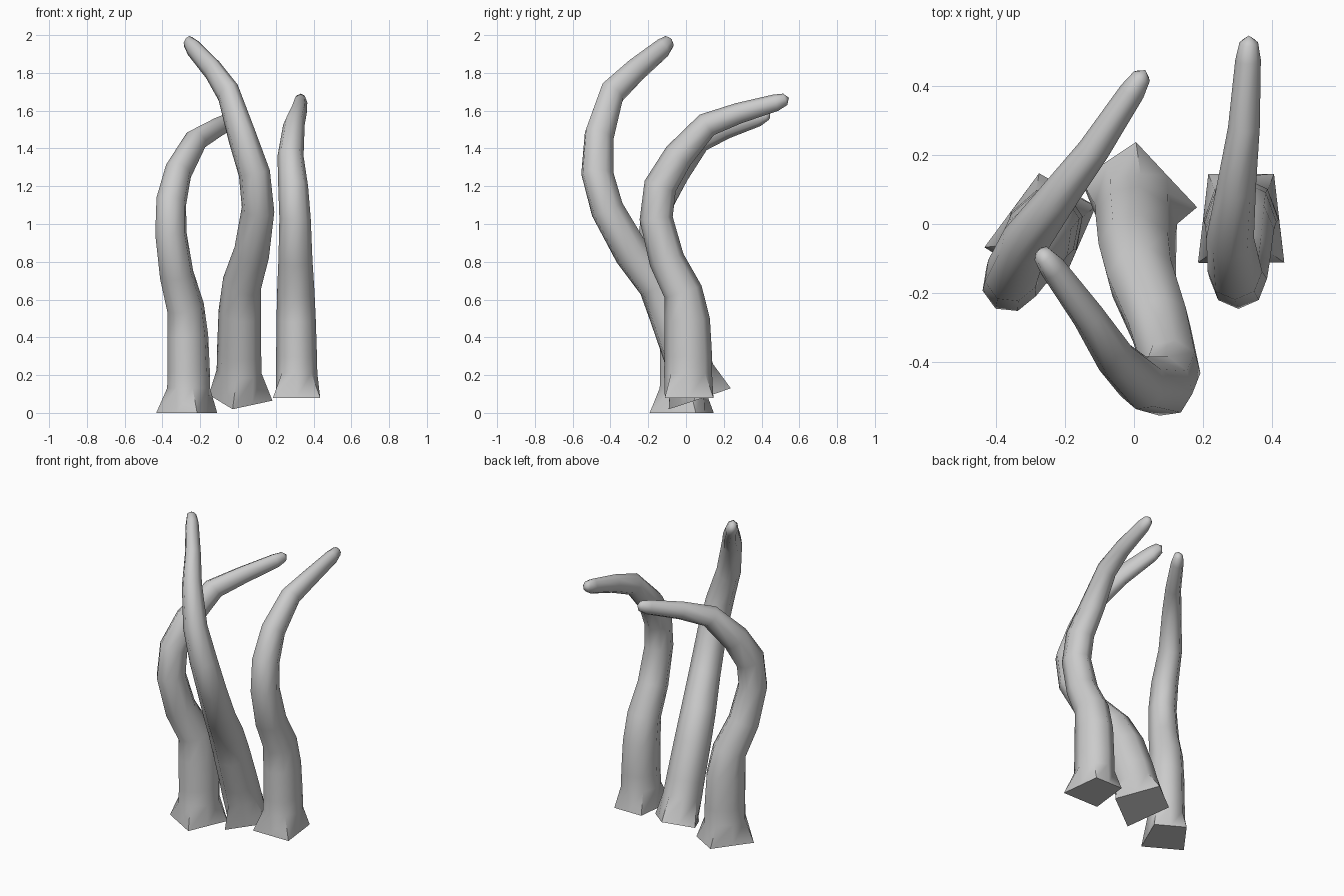
import bpy, bmesh, math
from mathutils import Matrix, Vector

if "Cube" in bpy.data.objects:
    bpy.data.objects.remove(bpy.data.objects["Cube"])

SIDES = 8
# Rings along one tentacle: side offset, forward, up, half width, half depth
RINGS = [
    (0.000, 0.011, 0.13, 0.110, 0.127),
    (0.000, 0.012, 0.22, 0.108, 0.126),
    (-0.002, 0.006, 0.41, 0.104, 0.121),
    (-0.004, -0.015, 0.56, 0.099, 0.103),
    (-0.006, -0.102, 0.73, 0.090, 0.094),
    (-0.008, -0.158, 0.95, 0.083, 0.088),
    (-0.018, -0.137, 1.12, 0.079, 0.087),
    (-0.032, -0.040, 1.28, 0.069, 0.080),
    (-0.014, 0.110, 1.445, 0.057, 0.066),
    (0.008, 0.280, 1.507, 0.046, 0.055),
    (0.020, 0.475, 1.562, 0.037, 0.045),
    (0.022, 0.525, 1.580, 0.027, 0.032),
]
TIP = Vector((0.022, 0.545, 1.588))
# Flared four-cornered foot, with edge midpoints, counter-clockwise from the right
FOOT = [(0.110, 0.015), (0.095, 0.145), (0, 0.145), (-0.095, 0.145),
        (-0.110, 0.015), (-0.125, -0.112), (0, -0.112), (0.125, -0.112)]


def tentacle(name, matrix):
    bm = bmesh.new()
    loops = [[bm.verts.new((x, y, 0)) for x, y in FOOT]]
    # Tube rings, turned to follow the bend
    for i, (s, f, u, w, d) in enumerate(RINGS):
        a, b = RINGS[max(i - 1, 0)], RINGS[min(i + 1, len(RINGS) - 1)]
        across = Vector((0, b[2] - a[2], a[1] - b[1])).normalized()
        ring = []
        for k in range(SIDES):
            t = 2 * math.pi * k / SIDES
            ring.append(bm.verts.new(Vector((s + w * math.cos(t), f, u)) + across * d * math.sin(t)))
        loops.append(ring)
    for lo, hi in zip(loops, loops[1:]):
        for k in range(SIDES):
            n = (k + 1) % SIDES
            bm.faces.new((lo[k], lo[n], hi[n], hi[k]))
    # Flat foot underside and pointed tip
    bm.faces.new(loops[0][::-1])
    tip = bm.verts.new(TIP)
    for k in range(SIDES):
        bm.faces.new((loops[-1][k], loops[-1][(k + 1) % SIDES], tip))
    bm.transform(matrix)
    bmesh.ops.recalc_face_normals(bm, faces=bm.faces[:])
    mesh = bpy.data.meshes.new(name)
    bm.to_mesh(mesh)
    bm.free()
    obj = bpy.data.objects.new(name, mesh)
    bpy.context.collection.objects.link(obj)
    bpy.ops.object.select_all(action='DESELECT')
    obj.select_set(True)
    bpy.context.view_layer.objects.active = obj
    bpy.ops.object.shade_smooth_by_angle(angle=math.radians(60))


# Right tentacle upright, left one turned, middle one stretched and leaning forward
tentacle("right_tentacle", Matrix.Translation((0.31, 0, 0.08)))
tentacle("left_tentacle", Matrix.Translation((-0.267, -0.03, 0))
         @ Matrix.Rotation(math.radians(-30), 4, 'Z')
         @ Matrix.Diagonal((1, 1.03, 1, 1)))
up = Vector((0.008, -0.320, 0.947)).normalized()
side = Vector((-0.571, 0.768, 0.287)).cross(up).normalized()
lean = Matrix((side, up.cross(side), up)).transposed().to_4x4()
tentacle("middle_tentacle", Matrix.Translation((0.011, 0.068, 0.073)) @ lean
         @ Matrix.Diagonal((1.03, 1.03, 1.165, 1)))
